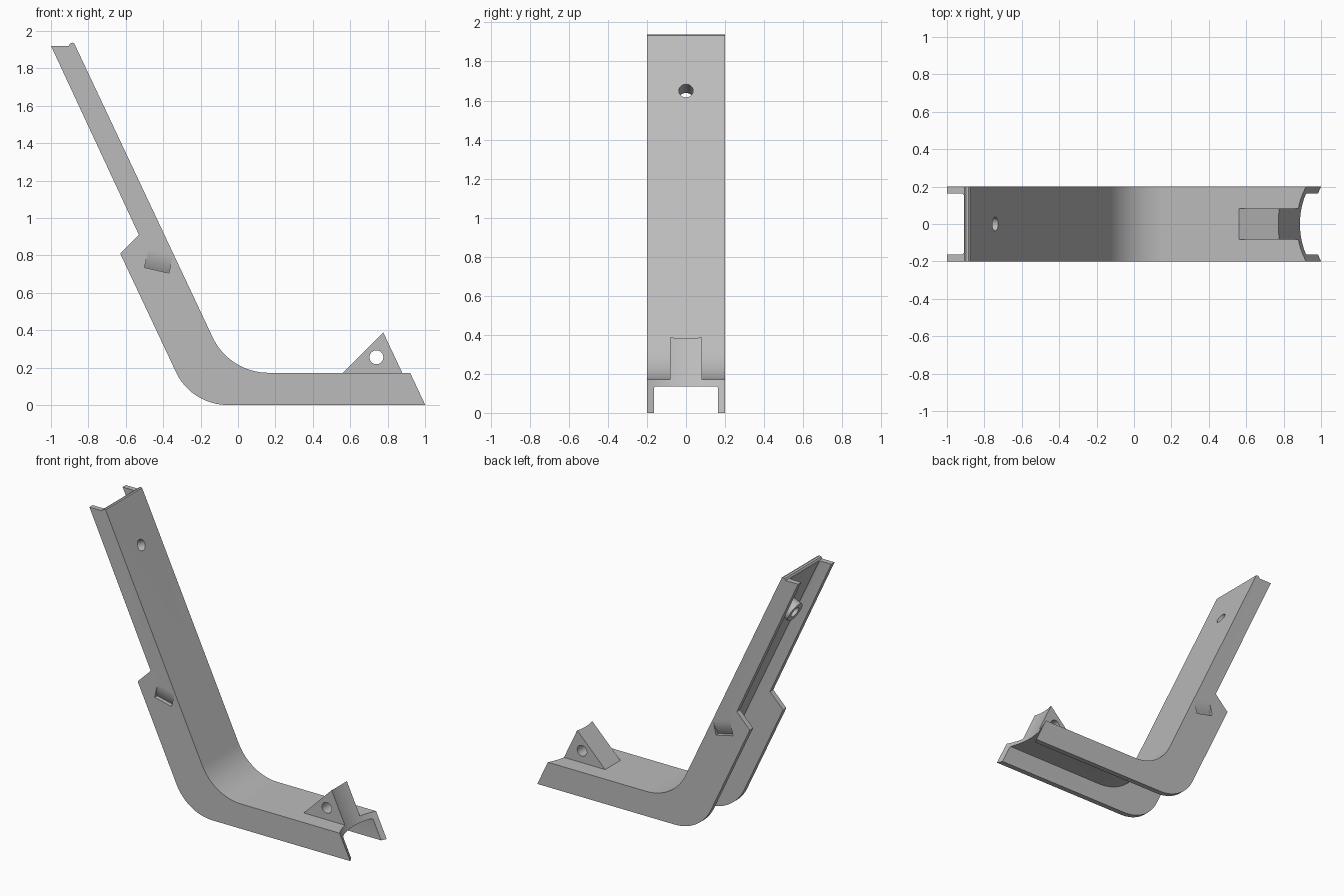
import bpy
import bmesh
import math
from mathutils import Vector, Matrix

if "Cube" in bpy.data.objects:
    bpy.data.objects.remove(bpy.data.objects["Cube"], do_unlink=True)

grey = bpy.data.materials.new("plain grey")
grey.use_nodes = True
colour = (0.5, 0.5, 0.5, 1)
grey.diffuse_color = colour
grey.node_tree.nodes["Principled BSDF"].inputs["Base Color"].default_value = colour

HALF = 0.2       # half width of the channel
WALL = 0.036     # wall thickness
DECK = 0.172     # height of the foot's top face
LEAN = -0.471    # sideways shift per unit height
NORMAL = Vector((1, 0, -LEAN)).normalized()


def upright_x(z, shift=0.0):
    """Position of the upright's outer face at a height, moved inward by shift."""
    return -0.046 + (z - DECK) * LEAN - shift / NORMAL.x


def fillet(before, corner, after, radius, steps=20):
    """Points of an arc rounding a corner."""
    b, c, a = Vector(before), Vector(corner), Vector(after)
    u, v = (b - c).normalized(), (a - c).normalized()
    half = u.angle(v) / 2
    centre = c + (u + v).normalized() * radius / math.sin(half)
    start = c + u * radius / math.tan(half) - centre
    end = c + v * radius / math.tan(half) - centre
    sweep = math.pi - 2 * half
    return [tuple(centre + (start * math.sin(sweep * (1 - i / steps))
                            + end * math.sin(sweep * i / steps)) / math.sin(sweep))
            for i in range(steps + 1)]


def make_object(name, bm):
    bmesh.ops.recalc_face_normals(bm, faces=bm.faces[:])
    mesh = bpy.data.meshes.new(name)
    bm.to_mesh(mesh)
    bm.free()
    mesh.materials.append(grey)
    obj = bpy.data.objects.new(name, mesh)
    bpy.context.collection.objects.link(obj)
    return obj


def loft(name, first, second, bevel=0.0):
    """Solid between two matching loops of points."""
    bm = bmesh.new()
    a = [bm.verts.new(p) for p in first]
    b = [bm.verts.new(p) for p in second]
    caps = [bm.faces.new(a), bm.faces.new(b[::-1])]
    for i in range(len(a)):
        j = (i + 1) % len(a)
        bm.faces.new((a[j], a[i], b[i], b[j]))
    if bevel:
        edges = [e for f in caps for e in f.edges]
        bmesh.ops.bevel(bm, geom=edges, offset=bevel, segments=3,
                        profile=0.5, affect='EDGES')
    return make_object(name, bm)


def prism(name, outline, half, bevel=0.0):
    return loft(name, [(x, -half, z) for x, z in outline],
                [(x, half, z) for x, z in outline], bevel)


def cylinder(name, centre, axis, radius, depth):
    bm = bmesh.new()
    turn = Vector(axis).to_track_quat('Z', 'Y').to_matrix().to_4x4()
    bmesh.ops.create_cone(bm, cap_ends=True, segments=32, radius1=radius,
                          radius2=radius, depth=depth,
                          matrix=Matrix.Translation(centre) @ turn)
    return make_object(name, bm)


def combine(obj, other, operation):
    mod = obj.modifiers.new(other.name, 'BOOLEAN')
    mod.operation = operation
    mod.solver = 'EXACT'
    mod.object = other
    bpy.context.view_layer.objects.active = obj
    bpy.ops.object.modifier_apply(modifier=mod.name)


# Bent channel outline, with a small bead at the tip
tip = [(-1.0, 1.92), (-0.905, 1.92), (-0.898, 1.932), (-0.886, 1.937),
       (-0.876, 1.934), (upright_x(1.925), 1.925)]
upper = fillet(tip[-1], (upright_x(DECK), DECK), (1.1, DECK), 0.33)
lower = fillet((1.1, 0), (-0.249, 0), (-0.63, 0.81), 0.305)
channel = prism("bent_channel", tip + upper + [(1.1, DECK), (1.1, 0)] + lower
                + [(-0.63, 0.81), (-0.53, 0.91)], HALF)

# Hollow behind the web, leaving two side flanges
floor = DECK - WALL
top = (upright_x(2.1, WALL), 2.1)
inner = fillet(top, (upright_x(floor, WALL), floor), (1.2, floor), 0.33 + WALL)
hollow = prism("hollow_cutter", [top] + inner + [(1.2, floor), (1.2, -0.1),
               (-1.3, -0.1), (-1.3, 2.1)], HALF - WALL, 0.015)
combine(channel, hollow, 'DIFFERENCE')

# Boss and bolt hole in the upright
bolt = Vector((upright_x(1.65), 0, 1.65))
boss = cylinder("boss", bolt - NORMAL * 0.06, NORMAL, 0.07, 0.09)
combine(channel, boss, 'UNION')
bolt_hole = cylinder("bolt_hole_cutter", bolt, NORMAL, 0.037, 0.5)
combine(channel, bolt_hole, 'DIFFERENCE')

# Curved finger pockets on both flanges
along = Vector((0.13, 0, -0.03))
up = Vector((0.22, 0, 0.97))
base = Vector((-0.5, 0, 0.735))
cutters = [hollow, boss, bolt_hole]
for side in (-1, 1):
    section = [base + Vector((0, side * (HALF + 0.02), 0))]
    for i in range(9):
        t = i / 8
        depth = 0.028 * (1 - t) ** 2
        section.append(base + up * 0.1 * t + Vector((0, side * (HALF - depth), 0)))
    section.append(base + up * 0.1 + Vector((0, side * (HALF + 0.02), 0)))
    pocket = loft("pocket_cutter", section, [p + along for p in section])
    combine(channel, pocket, 'DIFFERENCE')
    cutters.append(pocket)

# Triangular lug with a cross hole
lug = prism("mounting_lug", [(0.54, 0.15), (0.84, 0.45), (1.0, 0.45),
                             (1.0, 0.15)], 0.083)
lug_hole = cylinder("lug_hole_cutter", (0.74, 0, 0.255), (0, 1, 0), 0.037, 1)
combine(lug, lug_hole, 'DIFFERENCE')

# Leaning round scoop that shapes the foot's end and the lug
rings = []
for z in (-0.1, 0.6):
    cx = 1.295 + (z - DECK) * LEAN
    rings.append([(cx + 0.425 * math.cos(k * math.tau / 96),
                   0.425 * math.sin(k * math.tau / 96), z) for k in range(96)])
scoop = loft("scoop_cutter", *rings)
for part in (channel, lug):
    combine(part, scoop, 'DIFFERENCE')

for cutter in cutters + [lug_hole, scoop]:
    bpy.data.objects.remove(cutter, do_unlink=True)

# Smooth the bends, keep the edges sharp
for part in (channel, lug):
    bpy.ops.object.select_all(action='DESELECT')
    part.select_set(True)
    bpy.context.view_layer.objects.active = part
    bpy.ops.object.shade_smooth_by_angle(angle=math.radians(30))
